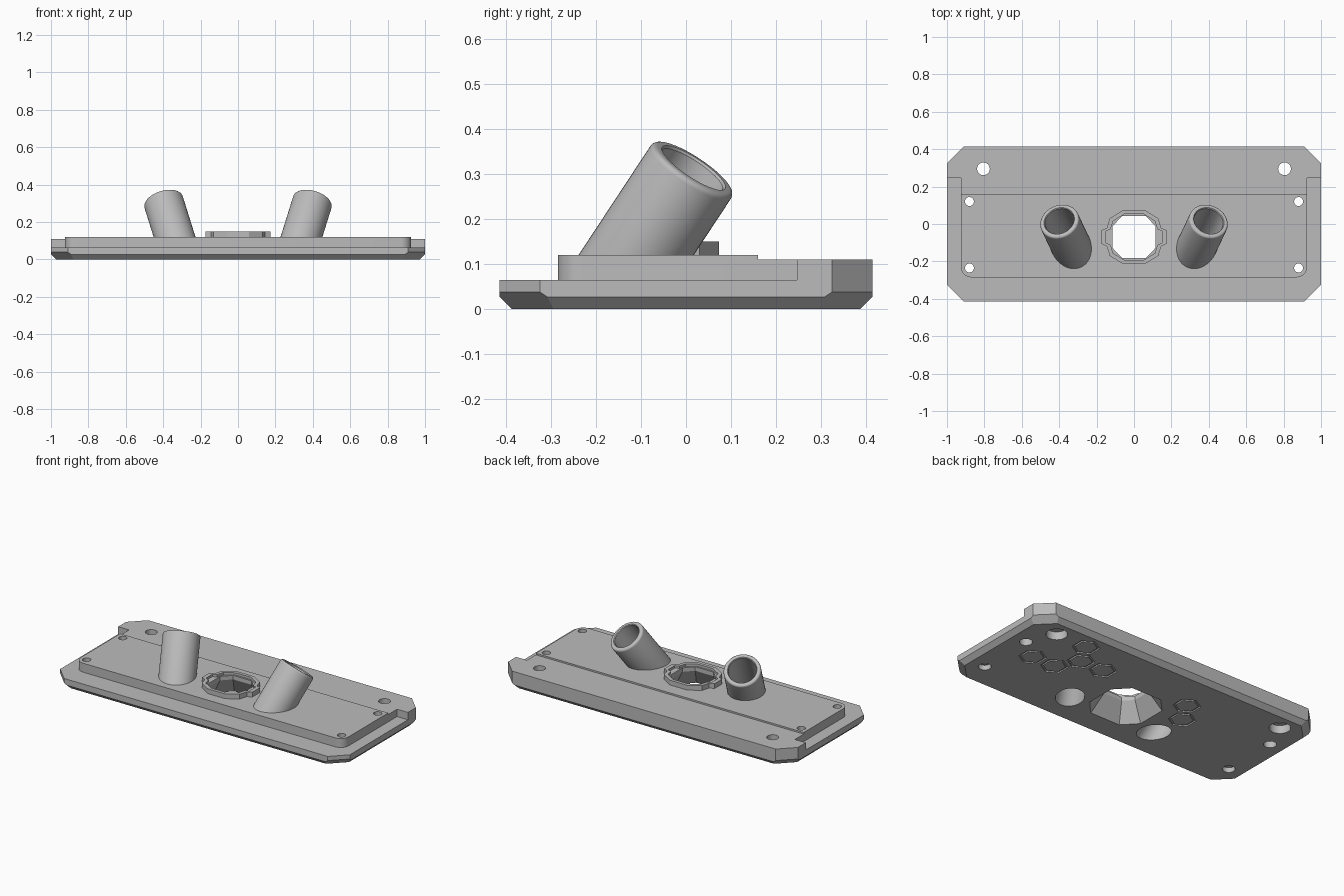
import bpy, bmesh, math
from mathutils import Vector

if "Cube" in bpy.data.objects:
    bpy.data.objects.remove(bpy.data.objects["Cube"])

grey = bpy.data.materials.new("plain_grey")
grey.diffuse_color = (0.5, 0.5, 0.5, 1)
grey.use_nodes = True
grey.node_tree.nodes["Principled BSDF"].inputs["Base Color"].default_value = grey.diffuse_color


def finish(name, bm):
    bmesh.ops.recalc_face_normals(bm, faces=bm.faces)
    me = bpy.data.meshes.new(name)
    bm.to_mesh(me)
    bm.free()
    me.materials.append(grey)
    ob = bpy.data.objects.new(name, me)
    bpy.context.collection.objects.link(ob)
    return ob


def loft(name, levels, cap=True):
    """Solid through rings of 3D points, capped at both ends."""
    bm = bmesh.new()
    rings = [[bm.verts.new(p) for p in ring] for ring in levels]
    n = len(rings[0])
    for a, b in zip(rings, rings[1:]):
        for i in range(n):
            j = (i + 1) % n
            bm.faces.new((a[i], a[j], b[j], b[i]))
    if cap:
        bm.faces.new(rings[0])
        bm.faces.new(rings[-1])
    return finish(name, bm)


def at(z, pts):
    return [(x, y, z) for x, y in pts]


def prism(name, pts, z0, z1):
    return loft(name, [at(z0, pts), at(z1, pts)])


def ngon(x, y, r, n, turn=0.0):
    return [(x + r * math.cos(turn + 2 * math.pi * i / n),
             y + r * math.sin(turn + 2 * math.pi * i / n)) for i in range(n)]


def mirror4(quarter, cx=0, cy=0, s=1.0):
    """Closed outline from the points of its +x +y quarter."""
    q = [(x * s, y * s) for x, y in quarter]
    out = q + [(-x, y) for x, y in q[::-1]]
    out += [(-x, -y) for x, y in q] + [(x, -y) for x, y in q[::-1]]
    return [(x + cx, y + cy) for x, y in out]


def octagon(hx, hy, cut):
    return mirror4([(hx, hy - cut), (hx - cut, hy)])


def combine(ob, tool, op):
    m = ob.modifiers.new(op, 'BOOLEAN')
    m.operation, m.solver, m.object = op, 'EXACT', tool
    bpy.context.view_layer.objects.active = ob
    bpy.ops.object.modifier_apply(modifier=m.name)
    bpy.data.objects.remove(tool)


def smooth(ob):
    bpy.ops.object.select_all(action='DESELECT')
    ob.select_set(True)
    bpy.context.view_layer.objects.active = ob
    bpy.ops.object.shade_smooth_by_angle(angle=math.radians(30))


# Bottom plate with chamfered lower edge
plate = loft("mounting_plate", [
    at(0, octagon(0.973, 0.388, 0.093)),
    at(0.027, octagon(1, 0.415, 0.1065)),
    at(0.038, octagon(1, 0.415, 0.09)),
    at(0.064, octagon(1, 0.415, 0.09))])

# Rear ledge
half = [(0.925, 0.1), (0.925, 0.247), (1, 0.247), (1, 0.325), (0.91, 0.415)]
ledge = prism("rear_ledge", half + [(-x, y) for x, y in half[::-1]], 0.05, 0.11)
combine(plate, ledge, 'UNION')

# Raised panel with rounded front corners
r = 0.055
corner = [(0.925 - r + r * math.cos(a), -0.285 + r - r * math.sin(a))
          for a in [math.pi / 2 * i / 8 for i in range(9)]]
half = [(0.925, 0.16)] + corner
panel = prism("raised_panel", half + [(-x, y) for x, y in half[::-1]], 0.05, 0.12)
combine(plate, panel, 'UNION')

# Collar round the middle opening, with an inner step
CY = -0.07
collar_q = [(0.174, 0.036), (0.145, 0.05), (0.13, 0.1), (0.06, 0.143)]
combine(plate, prism("collar", mirror4(collar_q, 0, CY), 0.1, 0.15), 'UNION')
combine(plate, prism("collar_step", mirror4(collar_q, 0, CY, 0.86), 0.135, 0.2), 'DIFFERENCE')

# Middle opening, flaring out to the underside
hole_q = [(0.115, 0.058), (0.064, 0.112)]
combine(plate, loft("funnel", [at(-0.01, mirror4(hole_q, 0, CY, 1.65)),
                               at(0.11, mirror4(hole_q, 0, CY)),
                               at(0.2, mirror4(hole_q, 0, CY))]), 'DIFFERENCE')

# Screw holes, wider on the underside
for s in (-1, 1):
    for x, y, r1, r2, depth in ((0.805, 0.295, 0.034, 0.06, 0.05),
                                (0.88, 0.12, 0.024, 0.036, 0.04),
                                (0.88, -0.235, 0.024, 0.036, 0.03)):
        wide, thin = ngon(s * x, y, r2, 32), ngon(s * x, y, r1, 32)
        combine(plate, loft("screw_hole", [at(-0.02, wide), at(depth, wide),
                                           at(depth, thin), at(0.2, thin)]), 'DIFFERENCE')

# Hexagon grooves on the underside
for x, y in ((0.745, 0.017), (0.588, 0.017), (0.509, 0.152), (0.352, 0.152),
             (0.588, 0.288), (-0.255, 0.152), (-0.333, 0.017)):
    out, inn = ngon(x, y, 0.078, 6, math.pi / 6), ngon(x, y, 0.064, 6, math.pi / 6)
    groove = loft("hex_groove", [at(-0.01, inn), at(-0.01, out), at(0.008, out),
                                 at(0.008, inn), at(-0.01, inn)], cap=False)
    bm = bmesh.new()
    bm.from_mesh(groove.data)
    bmesh.ops.remove_doubles(bm, verts=bm.verts, dist=1e-5)
    bmesh.ops.recalc_face_normals(bm, faces=bm.faces)
    bm.to_mesh(groove.data)
    bm.free()
    combine(plate, groove, 'DIFFERENCE')

# Leaning tubes, open through the plate
RO, RI, BEV = 0.107, 0.08, 0.012
for s, side in ((-1, "left"), (1, "right")):
    foot, top = Vector((s * 0.302, -0.19, 0)), Vector((s * 0.4, 0.017, 0.314))
    axis = (top - foot).normalized()
    u = axis.cross(Vector((1, 0, 0))).normalized()
    v = axis.cross(u)

    def ring(rad, d, n=48):
        """Circle round the axis, d below the tube's mouth."""
        c = top - axis * d
        return [c + u * x + v * y for x, y in ngon(0, 0, rad, n)]

    combine(plate, loft("bore", [ring(RI, 0.6), ring(RI, 0.0)]), 'DIFFERENCE')
    rim = [(RO - BEV * (1 - math.cos(a)), BEV * (1 - math.sin(a)))
           for a in [math.pi / 2 * i / 4 for i in range(5)]]
    tube = loft(side + "_tube", [ring(RO, 0.5)] + [ring(a, d) for a, d in rim]
                + [ring(RI + 0.004, 0), ring(RI, 0.005), ring(RI, 0.5)], cap=False)
    bm = bmesh.new()
    bm.from_mesh(tube.data)
    bmesh.ops.bisect_plane(bm, geom=bm.verts[:] + bm.edges[:] + bm.faces[:],
                           plane_co=(0, 0, 0.1), plane_no=(0, 0, 1), clear_inner=True)
    bm.to_mesh(tube.data)
    bm.free()
    smooth(tube)

smooth(plate)
